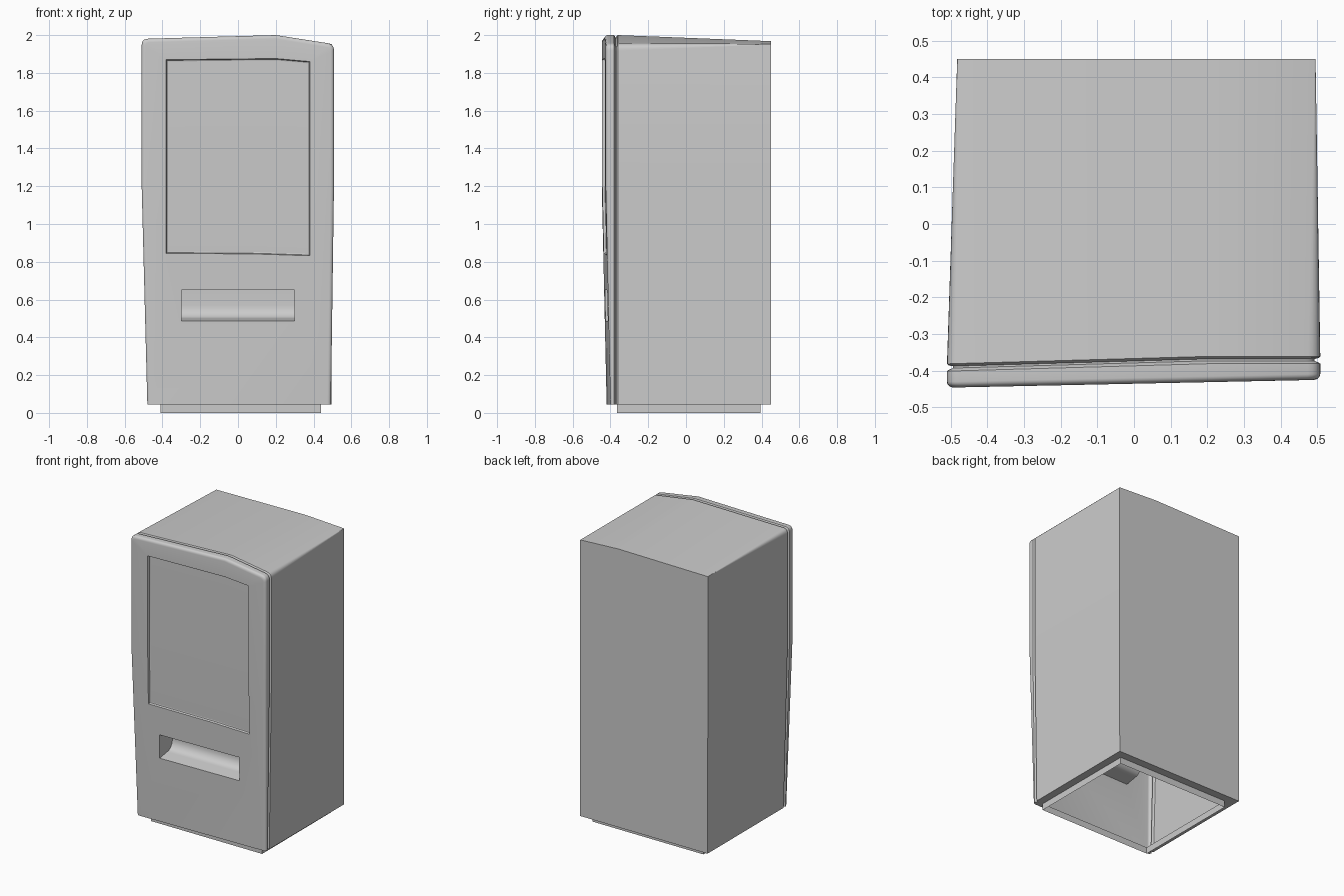
import bpy, bmesh
from mathutils import Vector
from math import sin, cos, pi, radians

if "Cube" in bpy.data.objects:
    bpy.data.objects.remove(bpy.data.objects["Cube"])

BASE, BEND = 0.045, 1.2      # underside height, height where the front starts leaning in


def front_y(x, z):
    return -0.446 + 0.021 * (x + 0.5) + 0.025 * max(0, (BEND - z) / 1.15)


def seam_y(x):
    return -0.365 + 0.02 * min(0, (x - 0.15) / 0.65)


def outline(l0, l1, r0, r1, zl, zp, zr, rad):
    """Open front outline: up the left side, over the crooked top, down the right."""
    def corner(x, z, s, slope):
        a, c = Vector((x, z - rad)), Vector((x, z))
        b = Vector((x + s * rad, z + slope * rad))
        return [a * (1 - t) ** 2 + c * 2 * t * (1 - t) + b * t * t
                for t in [i / 5 for i in range(6)]]
    left = corner(l1, zl, 1, (zp - zl) / (0.2 - l1))
    right = corner(r1, zr, -1, (zp - zr) / (r1 - 0.2))[::-1]
    pts = [(l0, BASE), (l1, BEND)] + left + [(0.2, zp)] + right + [(r1, BEND), (r0, BASE)]
    return [(p[0], p[1]) for p in pts]


def station(inset, yfun):
    i = inset
    o = outline(-0.48 + i, -0.51 + i, 0.492 - i, 0.508 - i,
                1.98 - i, 2.0 - i, 1.952 - i, 0.034 - i * 0.6)
    return [(x, yfun(x, z), z) for x, z in o]


def loft(bm, rings, closed=False):
    vs = [[bm.verts.new(p) for p in r] for r in rings]
    for a, b in zip(vs, vs[1:]):
        n = len(a)
        for i in range(n if closed else n - 1):
            j = (i + 1) % n
            bm.faces.new((a[i], a[j], b[j], b[i]))
    return vs


def fill(bm, loops, normal):
    """Fill a closed loop, with the remaining loops as holes."""
    edges = []
    for lp in loops:
        for a, b in zip(lp, lp[1:] + lp[:1]):
            edges.append(bm.edges.get((a, b)) or bm.edges.new((a, b)))
    bmesh.ops.triangle_fill(bm, use_beauty=True, use_dissolve=False,
                            edges=edges, normal=normal)


def finish(bm, name, facing=None):
    bmesh.ops.recalc_face_normals(bm, faces=bm.faces)
    if facing:
        bm.normal_update()
        if sum(f.normal.dot(Vector(facing)) * f.calc_area() for f in bm.faces) < 0:
            bmesh.ops.reverse_faces(bm, faces=bm.faces)
    me = bpy.data.meshes.new(name)
    bm.to_mesh(me)
    bm.free()
    ob = bpy.data.objects.new(name, me)
    bpy.context.collection.objects.link(ob)
    bpy.ops.object.select_all(action='DESELECT')
    ob.select_set(True)
    bpy.context.view_layer.objects.active = ob
    bpy.ops.object.shade_smooth_by_angle(angle=radians(32))


def seam(d):
    return lambda x, z: seam_y(x) - d


# Cabinet shell, tapering to a sharp-edged back, ending in the door seam
back = [(x, 0.45, z) for x, z in
        outline(-0.48, -0.482, 0.494, 0.495, 1.96, 1.968, 1.953, 0.003)]
cab_rings = [back, station(0, seam(-0.004)), station(0.004, seam(0)),
             station(0.016, seam(0.003))]
bm = bmesh.new()
vs = loft(bm, cab_rings)
bm.faces.new(vs[0])
finish(bm, "cabinet", (0, 1, 0))

# Door: seam, rounded front edge, face with window and tray openings
R = 0.016
door_rings = [station(0.016, seam(0.003)), station(0.016, seam(0.008)),
              station(0.004, seam(0.013)), station(0, seam(0.016))]
for k in range(6):
    a = k / 5 * pi / 2
    door_rings.append(station(R * 1.2 * (1 - cos(a)),
                              lambda x, z, a=a: front_y(x, z) + R * (1 - sin(a))))


def window_loop(i, depth):
    pts = [(-.38 + i, .845 + i), (.1, .841 + i), (.38 - i, .832 + i), (.38 - i, BEND),
           (.38 - i, 1.86 - i), (.2, 1.876 - i), (-.38 + i, 1.87 - i), (-.38 + i, BEND)]
    return [(x, front_y(x, z) + depth, z) for x, z in pts]


# Tray profile: depth behind the door face, height
tray = [(0, .65), (.14, .65), (.14, .57)]
tray += [(.08 + .06 * cos(a), .57 - .07 * sin(a)) for a in [pi / 2 * k / 6 for k in range(1, 7)]]
tray += [(0, .487)]


def tray_side(x):
    return [(x, front_y(x, z) + d, z) for d, z in tray]


bm = bmesh.new()
vs = loft(bm, door_rings)
win = loft(bm, [window_loop(0, 0), window_loop(.004, .014), window_loop(.01, .016)], True)
ends = [tray_side(-.3), tray_side(.3)]
hole = [bm.verts.new(p) for p in (ends[0][0], ends[1][0], ends[1][-1], ends[0][-1])]
fill(bm, [vs[-1], win[0], hole], (0, -1, 0))
finish(bm, "door", (0, -1, 0))

# Window pane
bm = bmesh.new()
fill(bm, [[bm.verts.new(p) for p in window_loop(.01, .016)]], (0, -1, 0))
finish(bm, "window_pane", (0, -1, 0))

# Delivery tray
bm = bmesh.new()
for side in loft(bm, ends):
    bm.faces.new(side)
finish(bm, "delivery_tray", (0, -1, 0))

# Open plinth and the underside ring around it
foot = [(-.41, -.365), (.44, -.365), (.44, .395), (-.41, .395)]
bm = bmesh.new()
loft(bm, [[(x, y, z) for x, y in foot] for z in (0, BASE)], True)
finish(bm, "plinth")

bm = bmesh.new()
rings = cab_rings + door_rings[1:]
edge = [r[0] for r in rings] + [r[-1] for r in reversed(rings)]
fill(bm, [[bm.verts.new(p) for p in edge],
          [bm.verts.new((x, y, BASE)) for x, y in foot]], (0, 0, -1))
finish(bm, "underside", (0, 0, -1))
